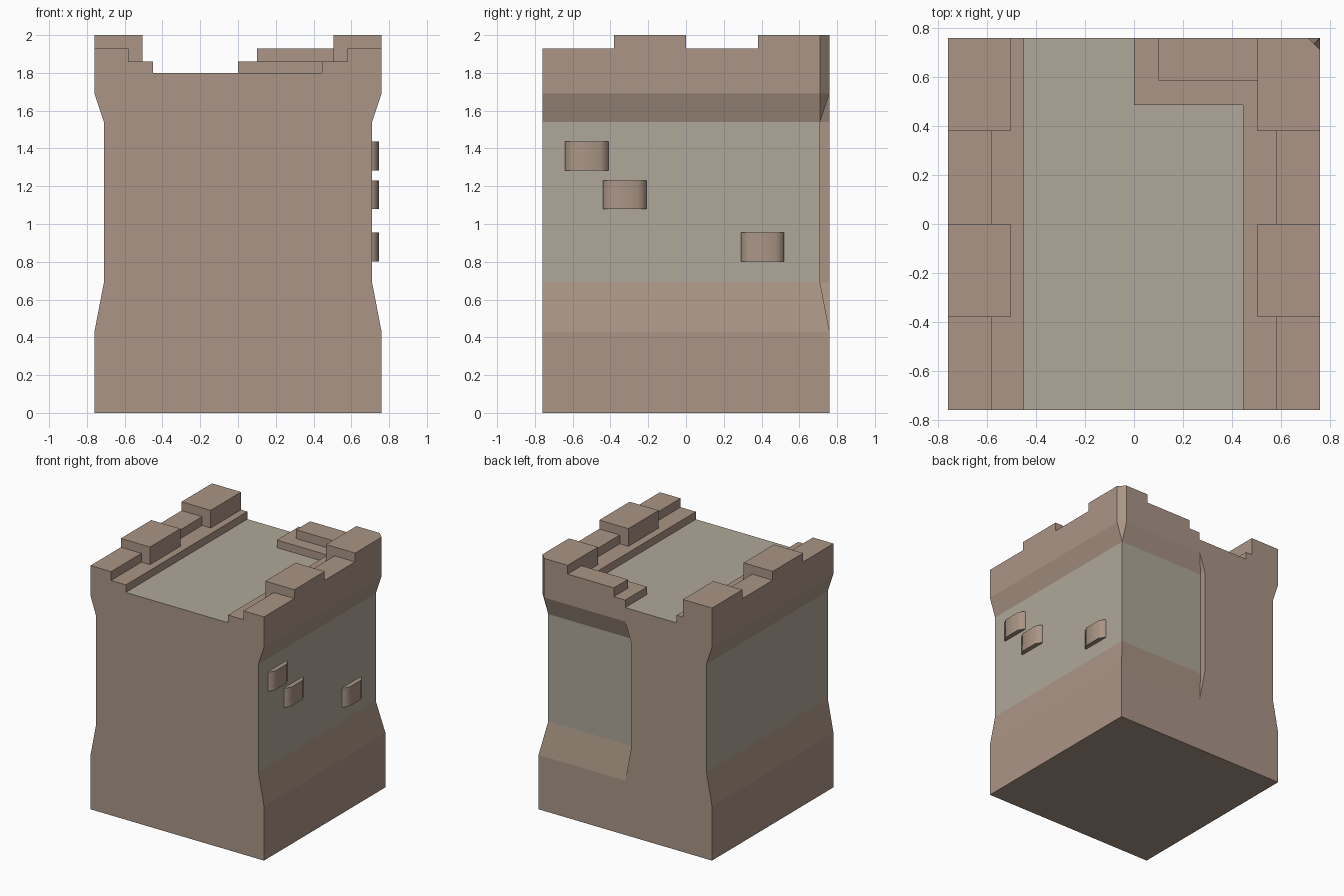
import bpy, bmesh

if "Cube" in bpy.data.objects:
    bpy.data.objects.remove(bpy.data.objects["Cube"])

H, N = 0.76, 0.71          # full half-width, narrowed half-width


def material(name, rgb):
    m = bpy.data.materials.new(name)
    m.diffuse_color = (*rgb, 1)
    m.use_nodes = True
    m.node_tree.nodes["Principled BSDF"].inputs["Base Color"].default_value = m.diffuse_color
    return m


BROWN = material("brown_stone", (0.40, 0.30, 0.235))
GREY = material("grey_stone", (0.43, 0.39, 0.32))


def add_object(name, bm):
    bmesh.ops.recalc_face_normals(bm, faces=bm.faces)
    me = bpy.data.meshes.new(name)
    bm.to_mesh(me)
    bm.free()
    ob = bpy.data.objects.new(name, me)
    bpy.context.collection.objects.link(ob)
    return ob


def loft(name, rings):
    bm = bmesh.new()
    vs = [[bm.verts.new(p) for p in r] for r in rings]
    n = len(vs[0])
    for a, b in zip(vs, vs[1:]):
        for i in range(n):
            j = (i + 1) % n
            bm.faces.new((a[i], a[j], b[j], b[i]))
    bm.faces.new(vs[0][::-1])
    bm.faces.new(vs[-1])
    bmesh.ops.remove_doubles(bm, verts=bm.verts, dist=0.001)
    bmesh.ops.dissolve_degenerate(bm, edges=bm.edges, dist=0.001)
    return add_object(name, bm)


def box(name, x0, x1, y0, y1, z0, z1):
    plan = [(x0, y0), (x1, y0), (x1, y1), (x0, y1)]
    return loft(name, [[(x, y, z) for x, y in plan] for z in (z0, z1)])


# Wall corner: side profile lofted upward, with a recess in the back right half
def ring(z, h, c1, c2, inner, outer):
    plan = [(-h, -H), (h, -H), c1, c2, inner, outer, (-h, H)]
    return [(x, y, z) for x, y in plan]


low = (H, (H, H), (H, H), (0, H), (0, H))
mid = (N, (N, N), (N, N), (-0.05, N), (-0.05, H))
top = (H, (H, N), (N, H), (0, H), (0, H))
wall = loft("wall_corner", [ring(0, *low), ring(0.43, *low), ring(0.69, *mid),
                            ring(1.54, *mid), ring(1.69, *top), ring(2.0, *top)])

# Walkway, ledges and battlements carved from the top: x0, x1, y0, y1, depth
cuts = [
    (-1, 1, -1, -0.38, 1.93), (-1, 1, 0, 0.38, 1.93), (-0.505, 0.505, -1.1, 1.1, 1.93),
    (-0.58, 0.58, -1, -0.38, 1.86), (-0.58, 0.58, 0, 0.38, 1.86),
    (-0.505, 0.505, -1.1, 0.585, 1.86), (-0.505, 0.1, -1.1, 1.1, 1.86),
    (-0.45, 0.445, -1.1, 0.485, 1.80), (-0.45, 0, -1.1, 1.1, 1.80),
]
bpy.context.view_layer.objects.active = wall
for x0, x1, y0, y1, z in cuts:
    cutter = box("cutter", x0, x1, y0, y1, z, 2.2)
    cutter.hide_render = True
    mod = wall.modifiers.new("carve", 'BOOLEAN')
    mod.operation, mod.solver, mod.object = 'DIFFERENCE', 'EXACT', cutter
    bpy.ops.object.modifier_apply(modifier=mod.name)
    bpy.data.objects.remove(cutter)

# Merge flat areas, then colour the recessed panels and walkway grey
wall.data.materials.clear()
wall.data.materials.append(BROWN)
wall.data.materials.append(GREY)
bm = bmesh.new()
bm.from_mesh(wall.data)
bmesh.ops.remove_doubles(bm, verts=bm.verts, dist=0.0005)
bmesh.ops.dissolve_limit(bm, angle_limit=0.01, verts=bm.verts, edges=bm.edges)
bm.normal_update()
for f in bm.faces:
    side = all(abs(abs(v.co.x) - N) < 0.005 for v in f.verts)
    back = all(abs(v.co.y - N) < 0.005 for v in f.verts)
    floor = all(abs(v.co.z - 1.8) < 0.005 for v in f.verts)
    f.material_index = int((side and abs(f.normal.x) > 0.9)
                           or (back and f.normal.y > 0.9) or floor)
    f.smooth = False
bm.to_mesh(wall.data)
bm.free()

# Raised bricks on the right side, with softened upright ends
for i, (y, z) in enumerate([(-0.525, 1.36), (-0.325, 1.155), (0.405, 0.878)]):
    plan = [(0.69, y - 0.115), (0.72, y - 0.115), (0.746, y - 0.07),
            (0.746, y + 0.07), (0.72, y + 0.115), (0.69, y + 0.115)]
    brick = loft(f"raised_brick_{i + 1}",
                 [[(px, py, z + s * 0.076) for px, py in plan] for s in (-1, 1)])
    brick.data.materials.append(BROWN)
    bpy.ops.object.select_all(action='DESELECT')
    brick.select_set(True)
    bpy.context.view_layer.objects.active = brick
    bpy.ops.object.shade_smooth_by_angle(angle=1.2)
